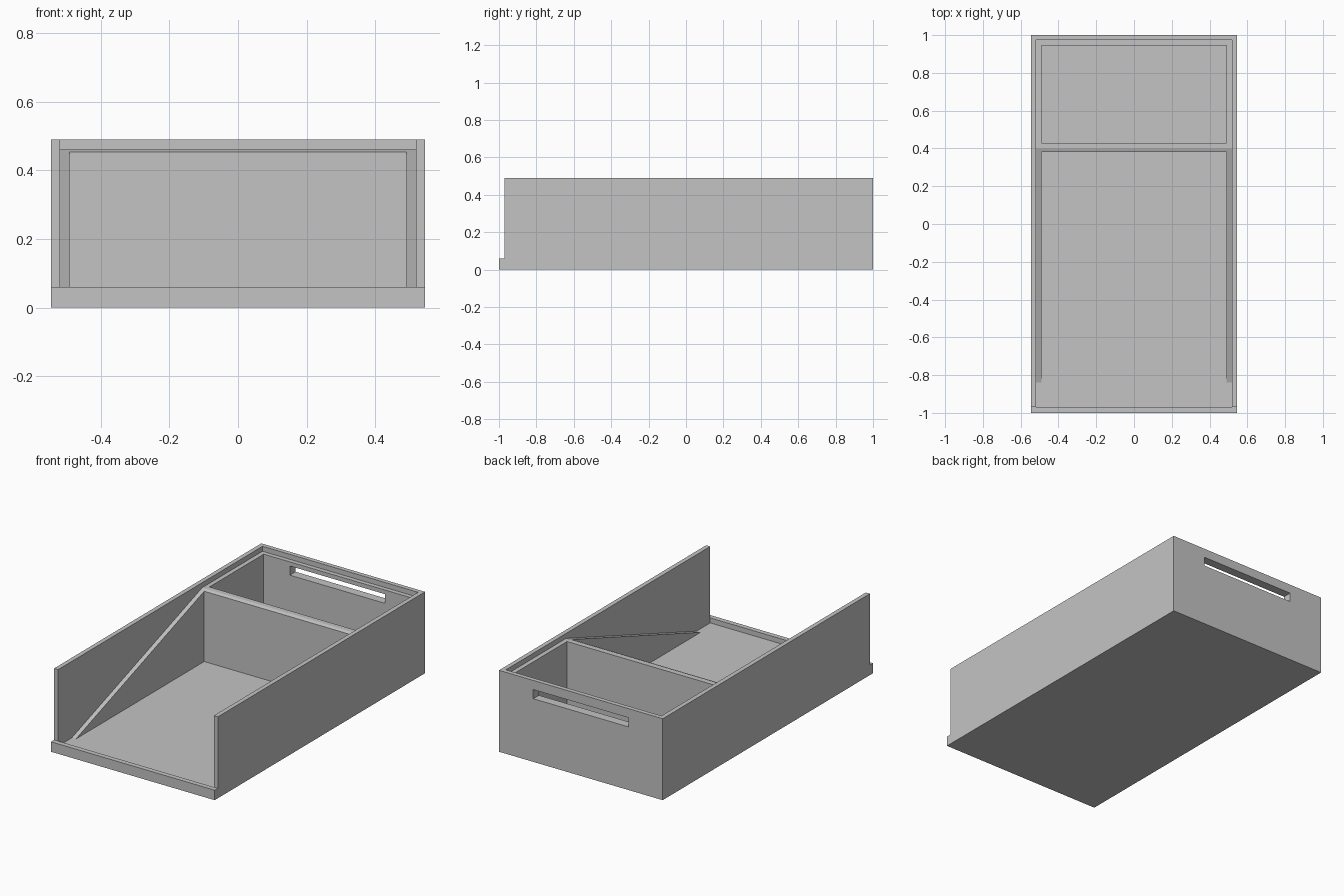
import bpy
import bmesh

cube = bpy.data.objects.get("Cube")
if cube:
    bpy.data.objects.remove(cube, do_unlink=True)

# Main sizes
HALF_W, FRONT, BACK, TOP = 0.545, -0.97, 1.0, 0.49
WALL = 0.027
FLOOR, LIP, LEDGE = 0.03, 0.06, 0.46
INNER = HALF_W - WALL
BAY = INNER - WALL
OVER = 0.6

grey = bpy.data.materials.new("plain_grey")
grey.use_nodes = True
grey.diffuse_color = (0.55, 0.55, 0.55, 1)
grey.node_tree.nodes["Principled BSDF"].inputs["Base Color"].default_value = (0.55, 0.55, 0.55, 1)


def side_profile(name, half_width, points):
    """Extrude a (y, z) outline across the width."""
    bm = bmesh.new()
    face = bm.faces.new([bm.verts.new((-half_width, y, z)) for y, z in points])
    out = bmesh.ops.extrude_face_region(bm, geom=[face])
    moved = [v for v in out["geom"] if isinstance(v, bmesh.types.BMVert)]
    bmesh.ops.translate(bm, verts=moved, vec=(2 * half_width, 0, 0))
    bmesh.ops.recalc_face_normals(bm, faces=bm.faces)
    mesh = bpy.data.meshes.new(name)
    bm.to_mesh(mesh)
    bm.free()
    mesh.materials.append(grey)
    obj = bpy.data.objects.new(name, mesh)
    bpy.context.collection.objects.link(obj)
    return obj


def block(name, half_width, y0, y1, z0, z1):
    return side_profile(name, half_width, [(y0, z0), (y1, z0), (y1, z1), (y0, z1)])


def cut(obj, cutters):
    """Subtract the cutters and bake the result."""
    for cutter in cutters:
        mod = obj.modifiers.new("cut", "BOOLEAN")
        mod.operation = "DIFFERENCE"
        mod.solver = "EXACT"
        mod.object = cutter
    bpy.context.view_layer.update()
    graph = bpy.context.evaluated_depsgraph_get()
    baked = bpy.data.meshes.new_from_object(obj.evaluated_get(graph))
    obj.modifiers.clear()
    obj.data = baked


# Outer shell: floor, side and back walls, low front lip
tray_shell = side_profile("tray_shell", HALF_W, [
    (-1, 0), (BACK, 0), (BACK, TOP), (FRONT, TOP), (FRONT, LIP), (-1, LIP)])
cavity = side_profile("cavity_cutter", INNER, [
    (FRONT, FLOOR), (BACK - WALL, FLOOR), (BACK - WALL, OVER),
    (-1.1, OVER), (-1.1, LIP), (FRONT, LIP)])

# Inner frame: sloped side rails, divider and rear ledge
inner_frame = side_profile("inner_frame", INNER, [
    (-0.84, FLOOR), (BACK - WALL, FLOOR), (BACK - WALL, LEDGE), (0.40, LEDGE)])
front_bay = block("front_bay_cutter", BAY, -1.1, 0.38, -0.1, OVER)
rear_bay = block("rear_bay_cutter", BAY, 0.43, BACK - 2 * WALL, -0.1, OVER)

# Handle slot through the back
slot = block("handle_slot_cutter", 0.317, 0.9, 1.1, 0.38, 0.435)

cut(tray_shell, [cavity, slot])
cut(inner_frame, [front_bay, rear_bay, slot])

for helper in (cavity, front_bay, rear_bay, slot):
    bpy.data.objects.remove(helper, do_unlink=True)
